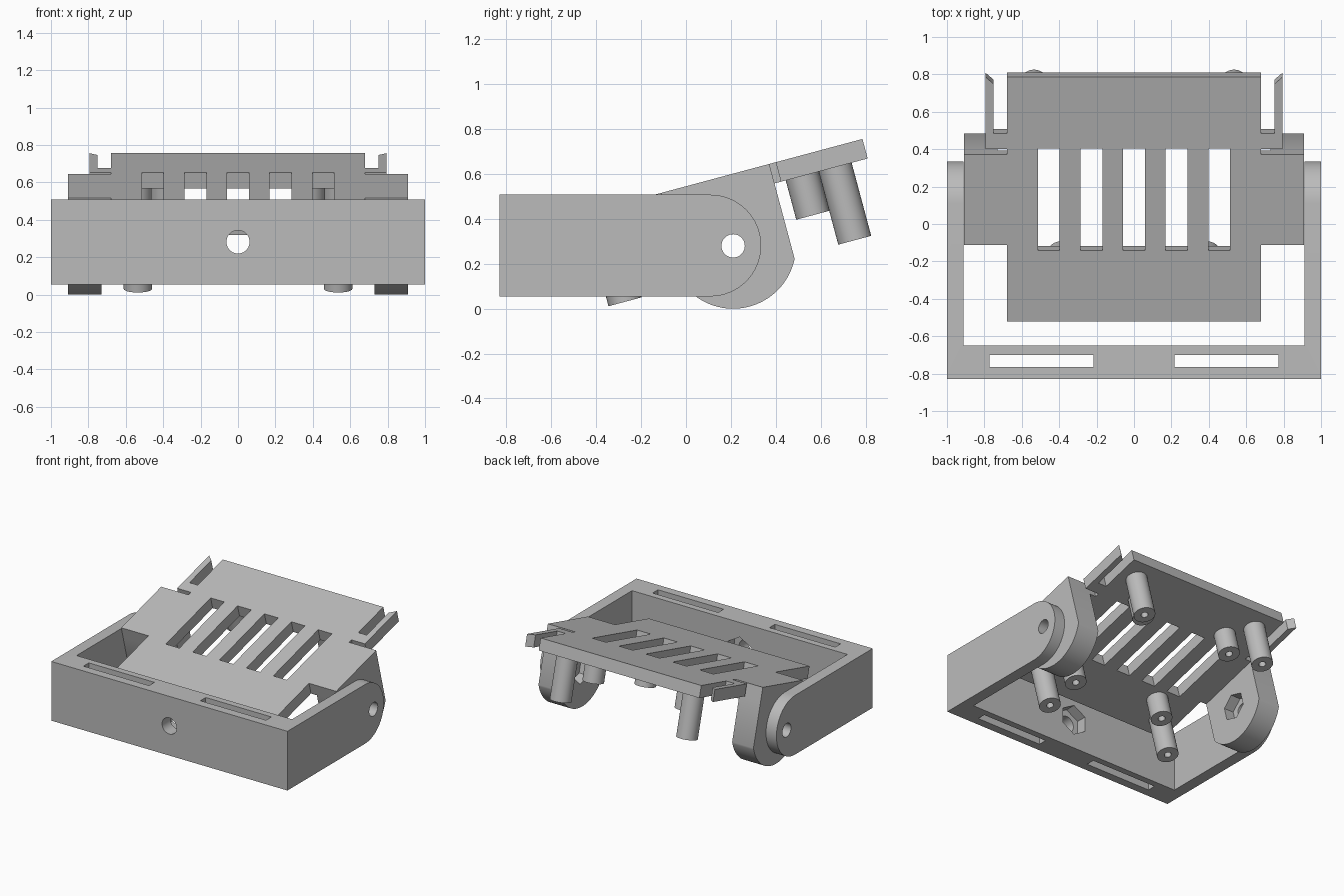
import bpy, bmesh
from math import sin, cos, pi, radians, acos
from mathutils import Matrix

cube = bpy.data.objects.get("Cube")
if cube:
    bpy.data.objects.remove(cube, do_unlink=True)

grey = bpy.data.materials.new("mid_grey")
grey.use_nodes = True
grey.diffuse_color = (0.5, 0.5, 0.5, 1)
grey.node_tree.nodes["Principled BSDF"].inputs["Base Color"].default_value = (0.5, 0.5, 0.5, 1)

PIVOT_Y, PIVOT_Z = 0.21, 0.28
FLAT = Matrix.Identity(4)
TILT = Matrix.Translation((0, PIVOT_Y, PIVOT_Z)) @ Matrix.Rotation(radians(15), 4, 'X')


def arc(cx, cy, r, a0, a1, n):
    """Points along an arc, both ends included."""
    return [(cx + r * cos(a0 + (a1 - a0) * i / n), cy + r * sin(a0 + (a1 - a0) * i / n))
            for i in range(n + 1)]


def ring(cx, cy, r, n=40, turn=0.0):
    return arc(cx, cy, r, turn, turn + 2 * pi, n)[:-1]


def rect(x0, x1, y0, y1):
    return [(x0, y0), (x1, y0), (x1, y1), (x0, y1)]


def prism(name, pts, lo, hi, axis, matrix=FLAT):
    """Extrude a flat outline along an axis."""
    place = {'X': lambda a, b, t: (t, a, b),
             'Y': lambda a, b, t: (a, t, b),
             'Z': lambda a, b, t: (a, b, t)}[axis]
    bm = bmesh.new()
    low = [bm.verts.new(place(a, b, lo)) for a, b in pts]
    high = [bm.verts.new(place(a, b, hi)) for a, b in pts]
    bm.faces.new(low)
    bm.faces.new(high)
    for i in range(len(pts)):
        j = (i + 1) % len(pts)
        bm.faces.new((low[i], low[j], high[j], high[i]))
    bmesh.ops.recalc_face_normals(bm, faces=bm.faces)
    bm.transform(matrix)
    mesh = bpy.data.meshes.new(name)
    bm.to_mesh(mesh)
    bm.free()
    mesh.materials.append(grey)
    ob = bpy.data.objects.new(name, mesh)
    bpy.context.collection.objects.link(ob)
    return ob


def finish(ob, cutters=()):
    """Subtract the cutters, bake the result and smooth the round walls."""
    for c in cutters:
        mod = ob.modifiers.new("cut", 'BOOLEAN')
        mod.operation, mod.solver, mod.object = 'DIFFERENCE', 'EXACT', c
    bpy.context.view_layer.update()
    baked = bpy.data.meshes.new_from_object(
        ob.evaluated_get(bpy.context.evaluated_depsgraph_get()))
    ob.modifiers.clear()
    ob.data = baked
    for c in cutters:
        bpy.data.objects.remove(c, do_unlink=True)
    bpy.ops.object.select_all(action='DESELECT')
    ob.select_set(True)
    bpy.context.view_layer.objects.active = ob
    bpy.ops.object.shade_smooth_by_angle(angle=radians(30))


# U-shaped outer frame with rounded arm ends
Z0, Z1 = 0.055, 0.508
mid, rad = (Z0 + Z1) / 2, (Z1 - Z0) / 2
side = [(-0.83, Z1), (-0.83, Z0)] + arc(0.335 - rad, mid, rad, -pi / 2, pi / 2, 32)
frame = prism("outer_frame", side, -1, 1, 'X')
cuts = [prism("inner_cut", rect(-0.912, 0.912, -0.65, 1), -1, 1, 'Z'),
        prism("pivot_cut", ring(PIVOT_Y, PIVOT_Z, 0.052), -1.1, 1.1, 'X'),
        prism("front_hole", ring(0, mid, 0.062), -1, -0.5, 'Y'),
        prism("nut_pocket", ring(0, mid, 0.115, 6, pi / 2), -0.73, -0.5, 'Y')]
for s in (-1, 1):
    cuts.append(prism("strap_slot", rect(s * 0.495 - 0.278, s * 0.495 + 0.278, -0.765, -0.70), -1, 1, 'Z'))
finish(frame, cuts)

# Tilted plate with side wings and clip rails
TOP, UNDER = 0.311, 0.221
half = [(0.68, -0.675), (0.68, -0.25), (0.91, -0.25), (0.91, 0.25), (0.68, 0.25),
        (0.68, 0.28), (0.795, 0.28), (0.795, 0.68), (0.75, 0.64), (0.75, 0.368),
        (0.68, 0.368), (0.68, 0.68)]
outline = half + [(-x, y) for x, y in reversed(half)]
plate = prism("tilted_plate", outline, UNDER, TOP, 'Z', TILT)
finish(plate, [prism("vent", rect(i * 0.2275 - 0.058, i * 0.2275 + 0.058, -0.28, 0.283), 0, 0.5, 'Z', TILT)
               for i in range(-2, 3)])

# Hinge lugs with nut pockets on their inner faces
R = 0.28
corner = acos(0.25 / R)
lug = [(-0.25, UNDER)] + arc(0, 0, R, -pi + corner, -corner, 40) + [(0.25, UNDER)]
for s, label in ((1, "left"), (-1, "right")):
    ob = prism(label + "_hinge_lug", lug, s * 0.73, s * 0.91, 'X', TILT)
    finish(ob, [prism("bore", ring(0, 0, 0.052), s * 0.5, s * 1.1, 'X', TILT),
                prism("pocket", ring(0, 0, 0.105, 6, pi / 2), s * 0.6, s * 0.81, 'X', TILT)])

# Standoff pillars with blind screw holes
for s, label in ((1, "left"), (-1, "right")):
    for e, end in ((1, "back"), (-1, "front")):
        for kind, x, u, tip in (("long", 0.535, 0.53, -0.116), ("short", 0.39, 0.378, 0.04)):
            ob = prism(f"{end}_{label}_{kind}_standoff", ring(s * x, e * u, 0.076),
                       tip, UNDER + 0.005, 'Z', TILT)
            finish(ob, [prism("screw_hole", ring(s * x, e * u, 0.025, 20), tip - 0.1, UNDER - 0.01, 'Z', TILT)])
